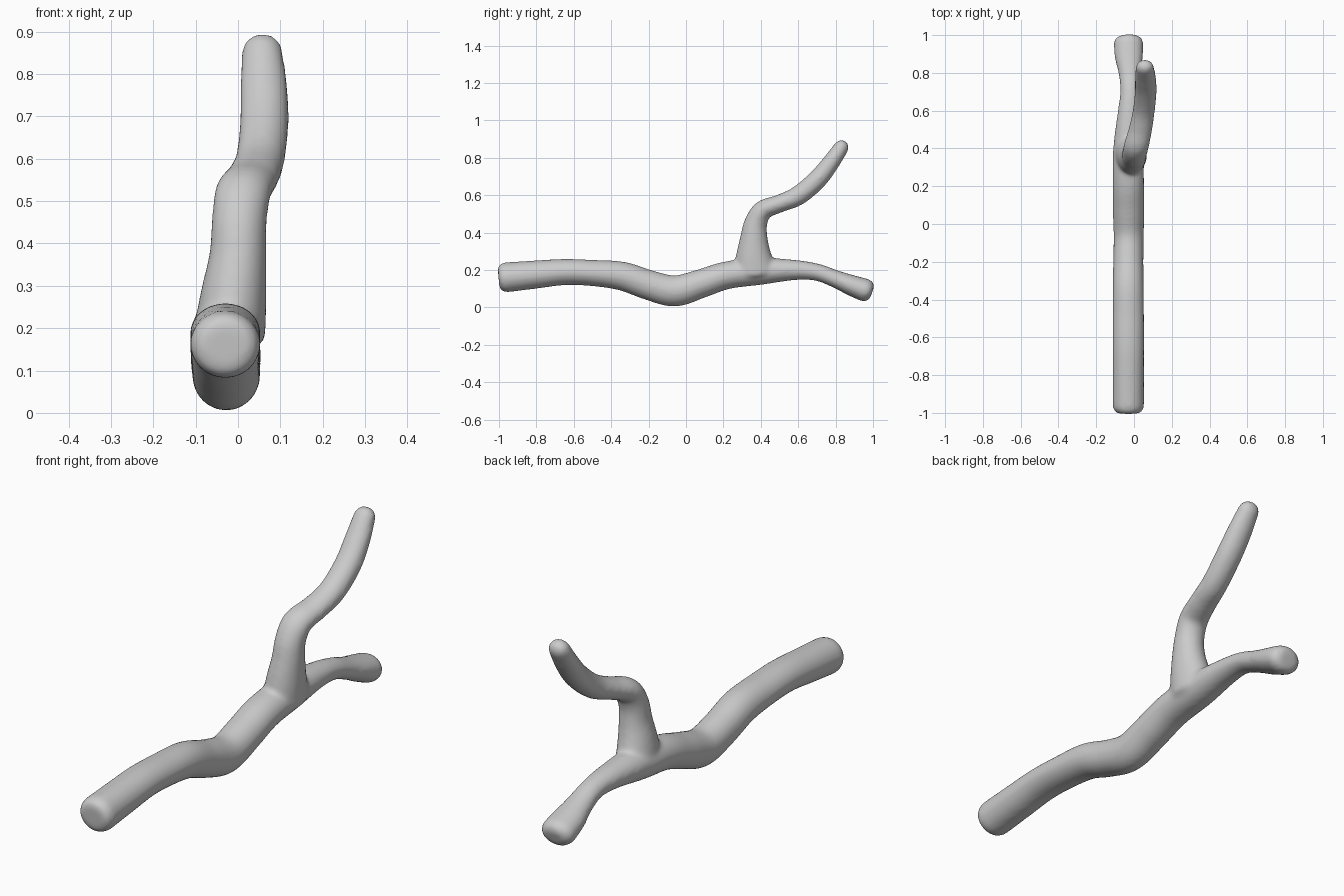
import bpy, bmesh, math
from mathutils import Vector

if "Cube" in bpy.data.objects:
    bpy.data.objects.remove(bpy.data.objects["Cube"])

# Each point: x, y, z, half width across x, half thickness in the bend plane
TRUNK = [(-.03, -.96, .161, .083, .08), (-.03, -.8, .176, .083, .075),
         (-.03, -.65, .189, .083, .07), (-.03, -.5, .184, .083, .07),
         (-.03, -.34, .167, .082, .077), (-.03, -.2, .12, .08, .08),
         (-.028, -.06, .088, .08, .083), (-.029, .08, .127, .083, .077),
         (-.03, .22, .172, .083, .074), (-.03, .4, .193, .08, .072),
         (-.025, .58, .2, .063, .054), (-.02, .7, .188, .053, .046),
         (-.022, .8, .152, .06, .047), (-.027, .88, .12, .074, .055),
         (-.029, .955, .093, .079, .062)]
BRANCH = [(-.02, .37, .19, .085, .12), (-.01, .362, .28, .078, .095),
          (0, .363, .37, .068, .074), (.003, .373, .45, .065, .062),
          (.012, .412, .52, .066, .053), (.034, .5, .555, .062, .048),
          (.052, .6, .598, .058, .052), (.062, .7, .682, .058, .052),
          (.061, .77, .768, .056, .047), (.057, .829, .853, .048, .041)]


def smooth_path(pts, steps=6):
    """Catmull-Rom through five-value points (position and radii)."""
    p = [Vector(q) for q in pts]
    p = [2 * p[0] - p[1]] + p + [2 * p[-1] - p[-2]]
    out = []
    for i in range(1, len(p) - 2):
        a, b, c, d = p[i - 1:i + 3]
        for k in range(steps):
            t = k / steps
            out.append(.5 * (2 * b + (c - a) * t + (2 * a - 5 * b + 4 * c - d) * t * t
                             + (3 * b - a - 3 * c + d) * t ** 3))
    return out + [p[-2]]


def tube(bm, pts, caps, sides=28):
    path = smooth_path(pts)
    pos = [Vector(q[:3]) for q in path]
    n = len(path)
    tang = [(pos[min(i + 1, n - 1)] - pos[max(i - 1, 0)]).normalized() for i in range(n)]
    rings = [(pos[i], tang[i], path[i][3], path[i][4]) for i in range(n)]
    # rounded ends
    arcs = [math.radians(a) for a in (25, 50, 75, 90)]

    def cap(i, sign, length, flat):
        return [(pos[i] + tang[i] * sign * length * math.sin(a), tang[i],
                 path[i][3] * (flat + (1 - flat) * math.cos(a)),
                 path[i][4] * (flat + (1 - flat) * math.cos(a))) for a in arcs]
    rings = cap(0, -1, *caps[0])[::-1] + rings + cap(-1, 1, *caps[1])
    loops = []
    for c, t, rx, rn in rings:
        side = (Vector((1, 0, 0)) - t * t.x).normalized()
        up = side.cross(t)
        loops.append([bm.verts.new(c + side * rx * math.cos(2 * math.pi * k / sides)
                                   + up * rn * math.sin(2 * math.pi * k / sides))
                      for k in range(sides)])
    faces = [bm.faces.new(loops[0]), bm.faces.new(loops[-1])]
    for a, b in zip(loops, loops[1:]):
        for k in range(sides):
            j = (k + 1) % sides
            faces.append(bm.faces.new((a[k], a[j], b[j], b[k])))
    bmesh.ops.recalc_face_normals(bm, faces=faces)


# Forked branch: main limb and upright side limb
bm = bmesh.new()
tube(bm, TRUNK, [(.042, .6), (.042, .45)])
tube(bm, BRANCH, [(.03, .5), (.042, .1)])
mesh = bpy.data.meshes.new("forked_branch")
bm.to_mesh(mesh)
bm.free()
branch = bpy.data.objects.new("forked_branch", mesh)
bpy.context.collection.objects.link(branch)

# Fuse both limbs into one skin and soften the crotch
remesh = branch.modifiers.new("fuse", 'REMESH')
remesh.mode = 'VOXEL'
remesh.voxel_size = .01
remesh.use_smooth_shade = True
soften = branch.modifiers.new("soften", 'SMOOTH')
soften.factor = .5
soften.iterations = 8
